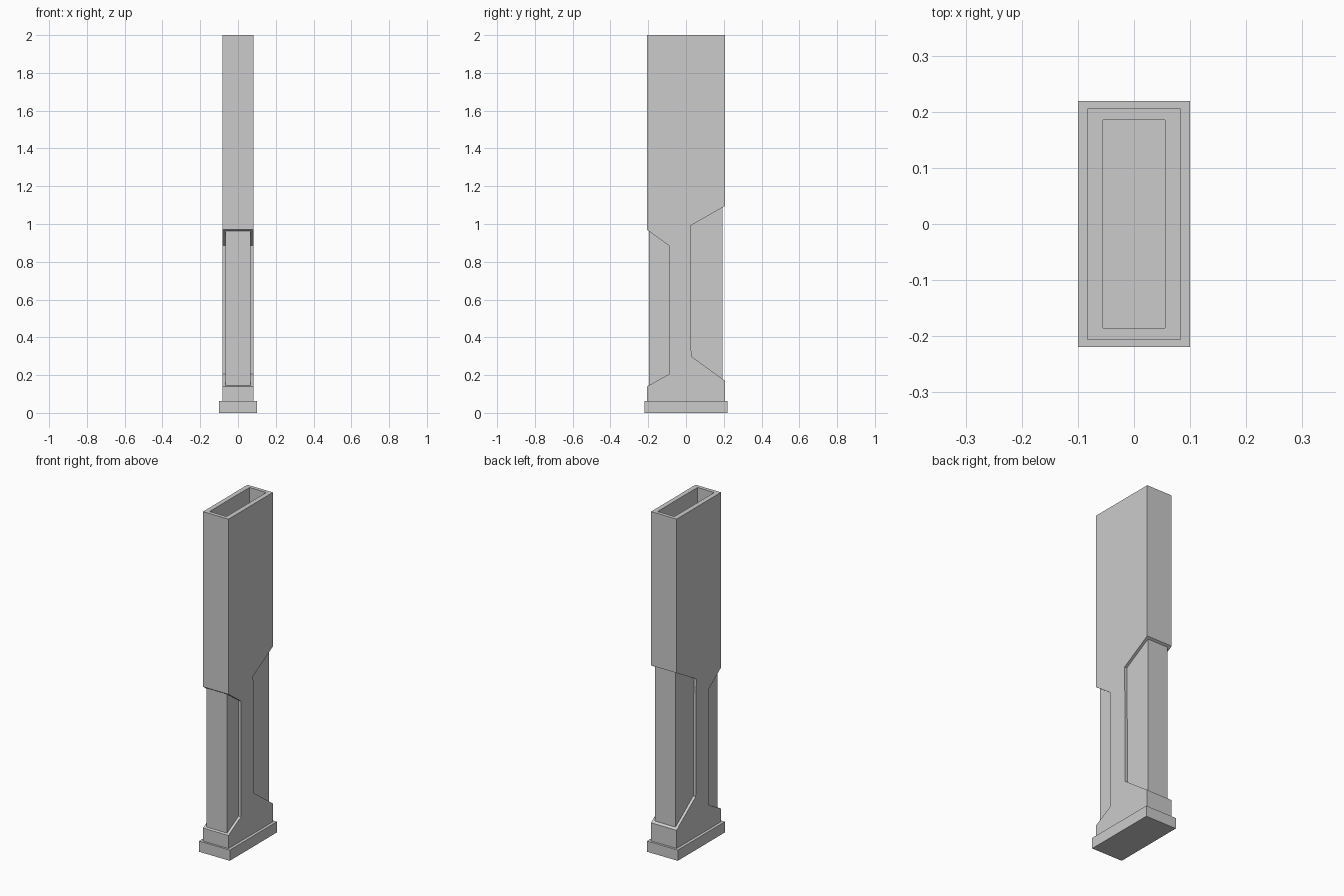
import bpy, bmesh
from mathutils import Vector

if "Cube" in bpy.data.objects:
    bpy.data.objects.remove(bpy.data.objects["Cube"])


def finish(name, bm):
    bmesh.ops.recalc_face_normals(bm, faces=bm.faces)
    mesh = bpy.data.meshes.new(name)
    bm.to_mesh(mesh)
    bm.free()
    obj = bpy.data.objects.new(name, mesh)
    bpy.context.collection.objects.link(obj)
    return obj


def box(name, lo, hi):
    bm = bmesh.new()
    bmesh.ops.create_cube(bm, size=1)
    lo, hi = Vector(lo), Vector(hi)
    for v in bm.verts:
        v.co = (lo + hi) / 2 + v.co * (hi - lo)
    return finish(name, bm)


# Outer sleeve: side profile (y, z) with a recess cut into front and back
HALF_X = 0.083
profile = [(-0.207, 0.05), (0.206, 0.05), (0.206, 0.17), (0.028, 0.30),
           (0.023, 0.99), (0.206, 1.095), (0.206, 2.0), (-0.207, 2.0),
           (-0.207, 0.97), (-0.09, 0.885), (-0.09, 0.205), (-0.207, 0.14)]
bm = bmesh.new()
side = bm.faces.new([bm.verts.new((-HALF_X, y, z)) for y, z in profile])
ext = bmesh.ops.extrude_face_region(bm, geom=[side], use_keep_orig=True)
moved = [v for v in ext["geom"] if isinstance(v, bmesh.types.BMVert)]
bmesh.ops.translate(bm, verts=moved, vec=(2 * HALF_X, 0, 0))
bmesh.ops.recalc_face_normals(bm, faces=bm.faces)

# Open mouth: inset the top rim and sink a well into it
top = next(f for f in bm.faces if all(v.co.z > 1.99 for v in f.verts))
bmesh.ops.inset_region(bm, faces=[top], thickness=0.02)
for v in top.verts:
    v.co.x = 0.055 if v.co.x > 0 else -0.055
    v.co.y = 0.185 if v.co.y > 0 else -0.185
well = bmesh.ops.extrude_discrete_faces(bm, faces=[top])["faces"][0]
bmesh.ops.translate(bm, verts=well.verts, vec=(0, 0, -0.5))
finish("outer_sleeve", bm)

# Narrower inner core showing in the recesses
box("inner_core", (-0.067, -0.197, 0.05), (0.067, 0.193, 1.12))

# Foot plate
box("base_plate", (-0.10, -0.219, 0), (0.10, 0.219, 0.063))
